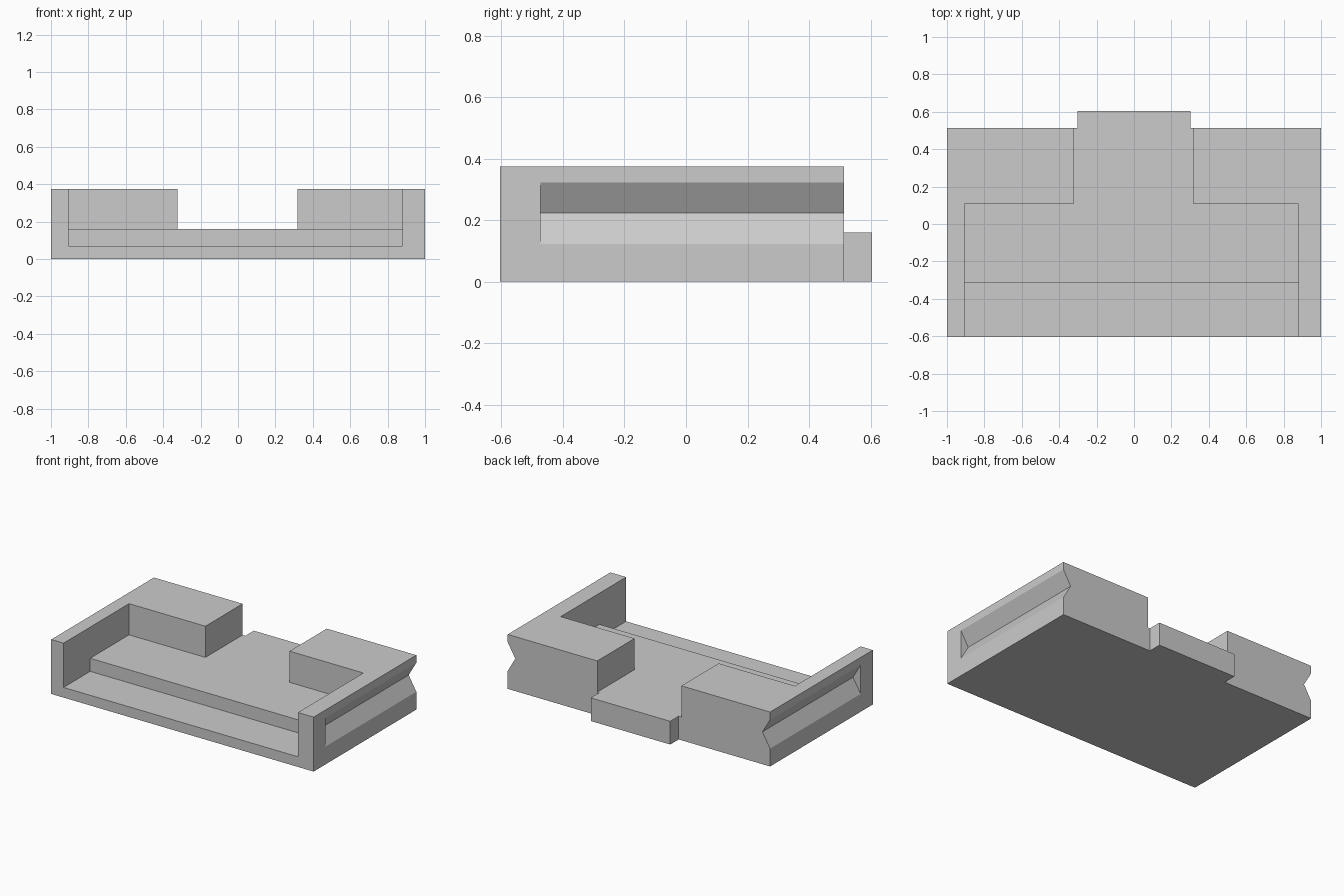
import bpy
import bmesh
from mathutils import Vector

if "Cube" in bpy.data.objects:
    bpy.data.objects.remove(bpy.data.objects["Cube"], do_unlink=True)

# Single flat grey
grey = bpy.data.materials.new("plain_grey")
grey.use_nodes = True
colour = (0.6, 0.6, 0.6, 1)
grey.diffuse_color = colour
for node in grey.node_tree.nodes:
    if node.type == 'BSDF_PRINCIPLED':
        node.inputs["Base Color"].default_value = colour


def prism(name, corners, sweep):
    """Sweep a flat polygon of 3D corners along a vector."""
    bm = bmesh.new()
    face = bm.faces.new([bm.verts.new(c) for c in corners])
    moved = bmesh.ops.extrude_face_region(bm, geom=[face])["geom"]
    verts = [g for g in moved if isinstance(g, bmesh.types.BMVert)]
    bmesh.ops.translate(bm, verts=verts, vec=Vector(sweep))
    bmesh.ops.recalc_face_normals(bm, faces=bm.faces)
    mesh = bpy.data.meshes.new(name)
    bm.to_mesh(mesh)
    bm.free()
    mesh.materials.append(grey)
    obj = bpy.data.objects.new(name, mesh)
    bpy.context.collection.objects.link(obj)
    return obj


def box(name, x0, x1, y0, y1, z0, z1):
    base = [(x0, y0, z0), (x1, y0, z0), (x1, y1, z0), (x0, y1, z0)]
    return prism(name, base, (0, 0, z1 - z0))


def carve(target, cutter):
    """Subtract the cutter, bake the result and discard the cutter."""
    cutter.hide_render = True
    mod = target.modifiers.new("carve", 'BOOLEAN')
    mod.operation = 'DIFFERENCE'
    mod.solver = 'EXACT'
    mod.object = cutter
    bpy.context.view_layer.update()
    graph = bpy.context.evaluated_depsgraph_get()
    baked = bpy.data.meshes.new_from_object(target.evaluated_get(graph))
    target.modifiers.clear()
    target.data = baked
    bpy.data.objects.remove(cutter, do_unlink=True)


FRONT, BACK, TOP, FLOOR = -0.605, 0.513, 0.375, 0.16

# Main body block
body = box("body", -1, 1, FRONT, BACK, 0, TOP)

# Stepped recess, open at the front and top
left_wall, right_wall = -0.906, 0.88
profile = [(-0.8, 0.07), (-0.315, 0.07), (-0.315, FLOOR),
           (0.108, FLOOR), (0.108, 0.5), (-0.8, 0.5)]
carve(body, prism("recess_cutter", [(left_wall, y, z) for y, z in profile],
                  (right_wall - left_wall, 0, 0)))

# Gap between the two rear blocks
carve(body, box("gap_cutter", -0.324, 0.317, 0, 0.8, FLOOR, 0.5))

# V grooves along both sides, open at the back
for side in (-1, 1):
    groove = [(1.06, 0.123), (1, 0.123), (0.942, 0.223), (1, 0.322), (1.06, 0.322)]
    carve(body, prism("groove_cutter", [(side * x, -0.473, z) for x, z in groove],
                      (0, 1.2, 0)))

# Tongue that sticks out at the back
box("rear_tongue", -0.303, 0.302, BACK, 0.605, 0, FLOOR)
